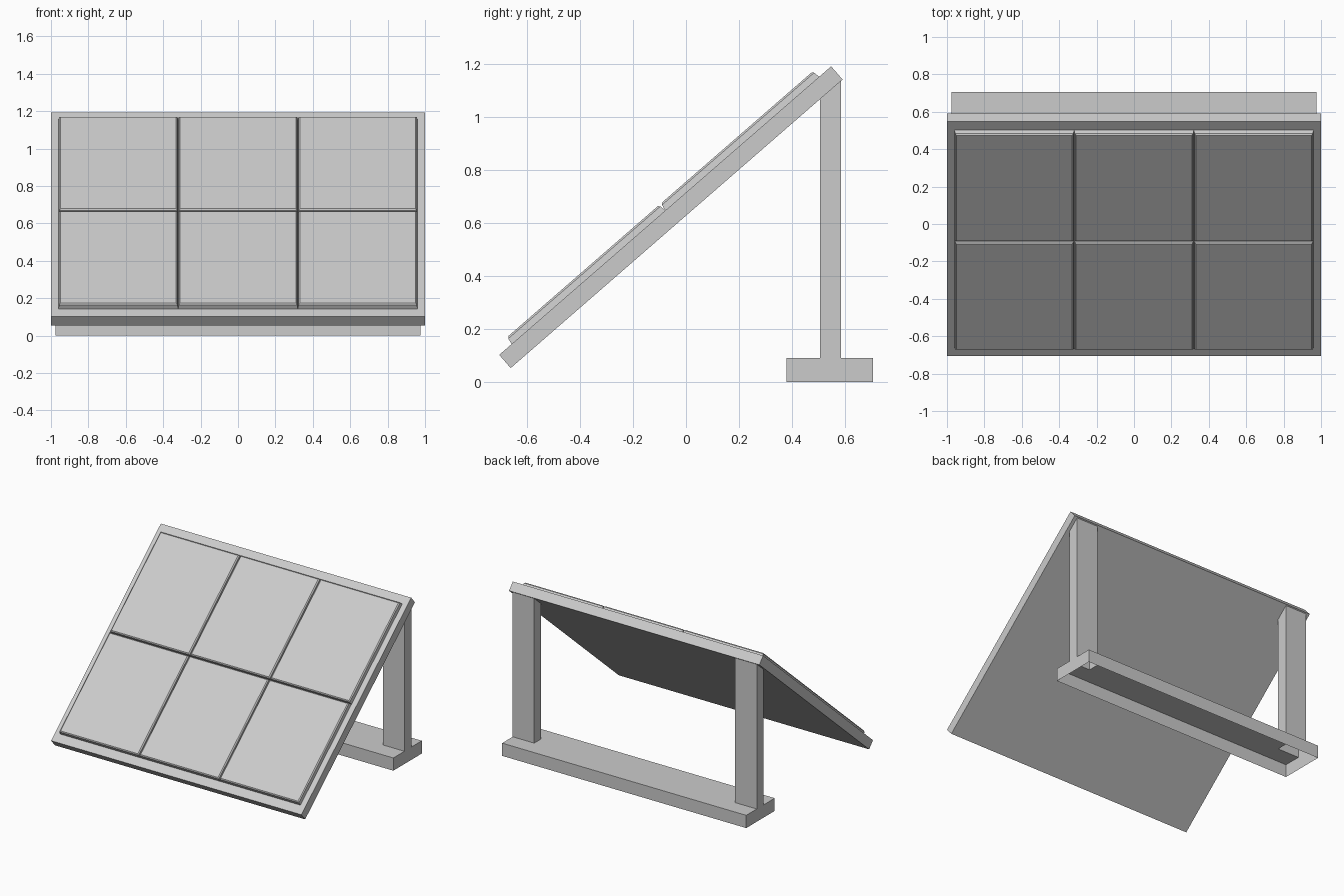
import bpy, bmesh
from math import sin, cos, radians

if "Cube" in bpy.data.objects:
    bpy.data.objects.remove(bpy.data.objects["Cube"])

ANG = radians(41)
C, S = cos(ANG), sin(ANG)
LOW = (-0.705, 0.103)          # lower front edge of the panel (y, z)
LEN, THICK = 1.66, 0.066


def make_object(name, quads):
    """Weld a list of quads into one flat-shaded object."""
    bm = bmesh.new()
    for q in quads:
        bm.faces.new([bm.verts.new(p) for p in q])
    bmesh.ops.remove_doubles(bm, verts=bm.verts, dist=1e-5)
    bmesh.ops.recalc_face_normals(bm, faces=bm.faces)
    mesh = bpy.data.meshes.new(name)
    bm.to_mesh(mesh)
    bm.free()
    obj = bpy.data.objects.new(name, mesh)
    bpy.context.collection.objects.link(obj)
    return obj


def tilt(x, s, n):
    """Panel coordinates (across, up the slope, off the surface) to world."""
    return (x, LOW[0] + s * C - n * S, LOW[1] + s * S + n * C)


def ring(x0, x1, s0, s1, n):
    return [tilt(x0, s0, n), tilt(x1, s0, n), tilt(x1, s1, n), tilt(x0, s1, n)]


def bridge(a, b):
    return [(a[i], a[(i + 1) % 4], b[(i + 1) % 4], b[i]) for i in range(4)]


# Panel slab: rim on top, closed sides and underside
outer_top = ring(-1, 1, 0, LEN, 0)
outer_low = ring(-1, 1, 0, LEN, -THICK)
X, S0, S1 = 0.96, 0.062, 1.6
rim = ring(-X, X, S0, S1, 0)
make_object("panel_frame", bridge(outer_low, outer_top) + bridge(outer_top, rim)
            + [outer_low])

# Six raised cells with softened edges, touching at their feet
profile = [(0, 0), (0.004, 0.024), (0.011, 0.031)]
w, h = 2 * X / 3, (S1 - S0) / 2
quads = []
for i in range(3):
    for j in range(2):
        x0, s0 = -X + i * w, S0 + j * h
        rings = [ring(x0 + d, x0 + w - d, s0 + d, s0 + h - d, n) for d, n in profile]
        for a, b in zip(rings, rings[1:]):
            quads += bridge(a, b)
        quads.append(rings[-1])
make_object("solar_cells", quads)

# Stand: open-bottomed base with two hollow posts rising from its top
xs = [-0.975, -0.803, 0.803, 0.975]
ys = [0.38, 0.506, 0.585, 0.705]
H = 0.092


def under(y):
    """Height of the panel underside at depth y."""
    y0, z0 = tilt(0, 0, -THICK)[1:]
    return z0 + (y - y0) * S / C


def flat(x0, x1, y0, y1, z=None):
    return [(x, y, under(y) if z is None else z)
            for x, y in ((x0, y0), (x1, y0), (x1, y1), (x0, y1))]


base = bridge(flat(xs[0], xs[3], ys[0], ys[3], 0), flat(xs[0], xs[3], ys[0], ys[3], H))
for i in range(3):
    for j in range(3):
        cell = (xs[i], xs[i + 1], ys[j], ys[j + 1])
        if j == 1 and i != 1:
            make_object("left_post" if i == 0 else "right_post",
                        bridge(flat(*cell, H), flat(*cell)))
        else:
            base.append(flat(*cell, H))
make_object("base", base)
